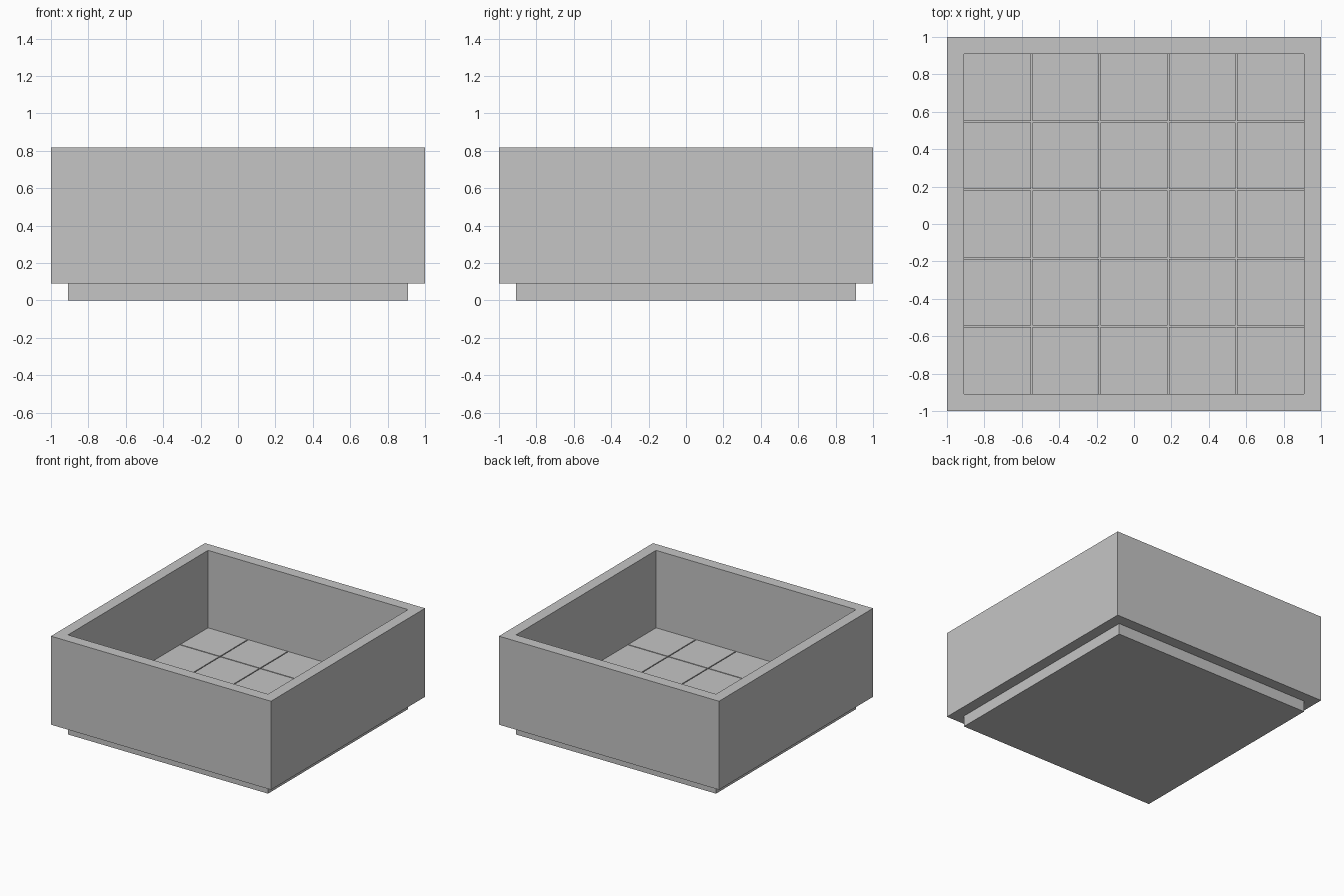
import bpy
import bmesh
from mathutils import Vector

cube = bpy.data.objects.get("Cube")
if cube:
    bpy.data.objects.remove(cube, do_unlink=True)

U = 2 / 22            # design unit: wall thickness
HALF = 11 * U         # outer half width
INNER = 10 * U        # inner half width
TOP = 9 * U
FLOOR = 2 * U
GAP = 0.008           # groove between floor tiles
GROOVE = 0.01         # groove depth

grey = bpy.data.materials.new("plain grey")
grey.use_nodes = True
colour = (0.56, 0.56, 0.56, 1)
grey.diffuse_color = colour
grey.node_tree.nodes["Principled BSDF"].inputs["Base Color"].default_value = colour


def add_box(bm, low, high):
    verts = bmesh.ops.create_cube(bm, size=1)["verts"]
    low, high = Vector(low), Vector(high)
    for v in verts:
        v.co = (low + high) / 2 + v.co * (high - low)


def finish(bm, name):
    bmesh.ops.recalc_face_normals(bm, faces=bm.faces)
    mesh = bpy.data.meshes.new(name)
    bm.to_mesh(mesh)
    bm.free()
    mesh.materials.append(grey)
    obj = bpy.data.objects.new(name, mesh)
    bpy.context.collection.objects.link(obj)
    return obj


def inset_and_move(bm, direction, distance):
    """Inset the cap facing up or down, then extrude it along z."""
    bm.normal_update()
    cap = max(bm.faces, key=lambda f: f.normal.z * direction)
    bmesh.ops.inset_region(bm, faces=[cap], thickness=U, use_even_offset=True)
    moved = bmesh.ops.extrude_discrete_faces(bm, faces=[cap])["faces"][0]
    bmesh.ops.translate(bm, verts=moved.verts, vec=(0, 0, distance))


# Open box with a recessed interior and a stepped foot underneath
bm = bmesh.new()
add_box(bm, (-HALF, -HALF, U), (HALF, HALF, TOP))
inset_and_move(bm, 1, FLOOR - GROOVE - TOP)
inset_and_move(bm, -1, -U)
finish(bm, "box_body")

# Five by five floor tiles, separated by thin grooves
bm = bmesh.new()
count = 5
size = 2 * INNER / count
spans = []
for i in range(count):
    start = -INNER + i * size
    spans.append((start + (GAP / 2 if i > 0 else 0),
                  start + size - (GAP / 2 if i < count - 1 else 0)))
for x0, x1 in spans:
    for y0, y1 in spans:
        add_box(bm, (x0, y0, FLOOR - GROOVE), (x1, y1, FLOOR))
finish(bm, "floor_tiles")
